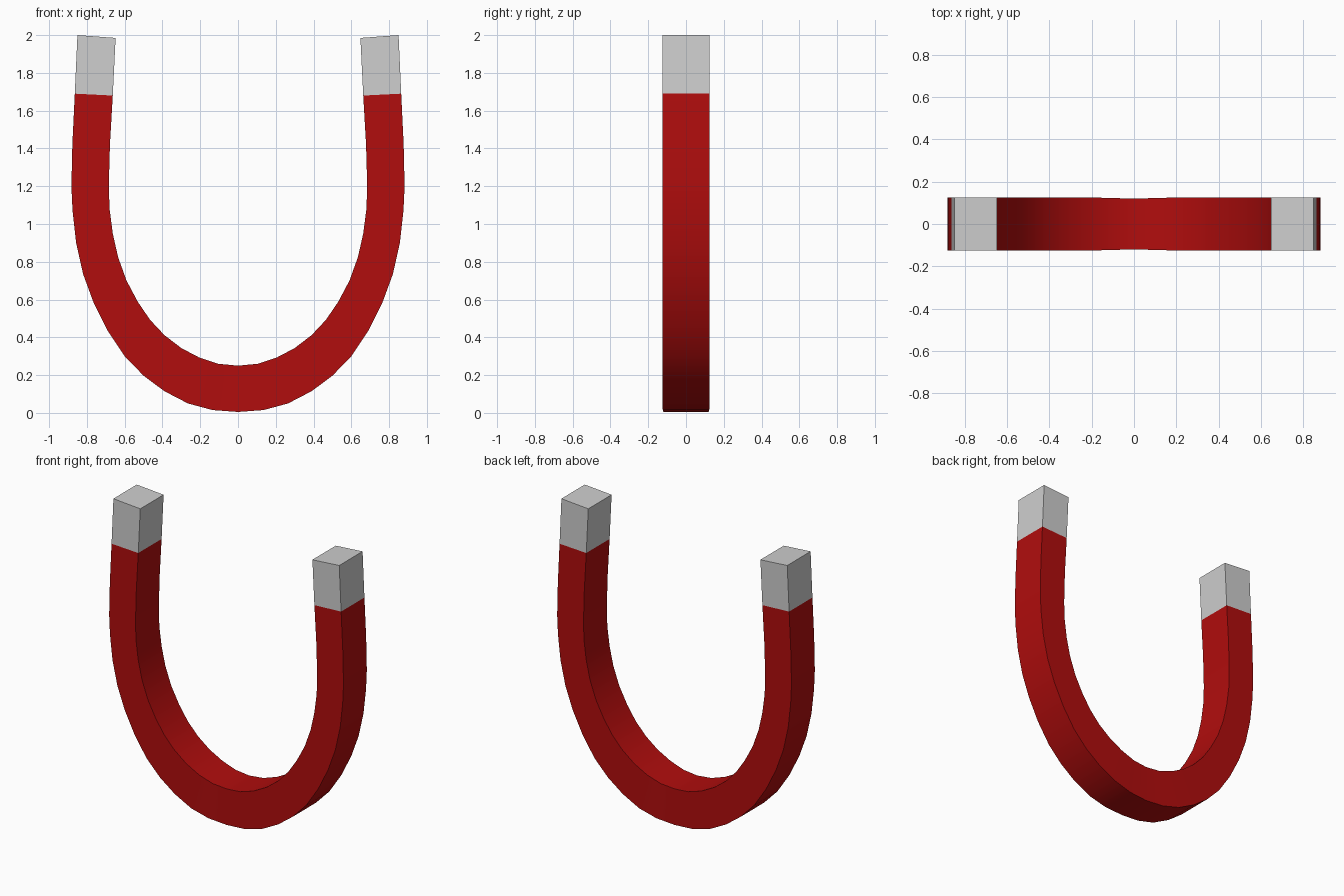
import bpy, bmesh, math

if "Cube" in bpy.data.objects:
    bpy.data.objects.remove(bpy.data.objects["Cube"])

# Half profile of the horseshoe: (outer x, outer z, inner x, inner z), bottom to seam
HALF = [
    (0.00, 0.005, 0.00, 0.25), (0.135, 0.015, 0.105, 0.26), (0.265, 0.05, 0.205, 0.293),
    (0.39, 0.115, 0.30, 0.343), (0.50, 0.197, 0.39, 0.412), (0.60, 0.30, 0.465, 0.492),
    (0.69, 0.435, 0.53, 0.587), (0.765, 0.585, 0.59, 0.70), (0.82, 0.735, 0.635, 0.825),
    (0.857, 0.90, 0.663, 0.95), (0.876, 1.07, 0.68, 1.08), (0.882, 1.20, 0.684, 1.20),
    (0.877, 1.42, 0.678, 1.42), (0.864, 1.69, 0.663, 1.68),
]
TIP = [HALF[-1], (0.85, 2.0, 0.648, 1.985)]


def material(name, color):
    m = bpy.data.materials.new(name)
    m.diffuse_color = (*color, 1)
    m.use_nodes = True
    m.node_tree.nodes["Principled BSDF"].inputs["Base Color"].default_value = m.diffuse_color
    return m


red = material("red_paint", (0.44, 0.004, 0.004))
grey = material("bare_steel", (0.62, 0.62, 0.62))


def mirrored(row):
    return (-row[0], row[1], -row[2], row[3])


def sweep(name, rows, mat, cap_end=False):
    """Skin rectangular cross-sections placed along the profile."""
    bm = bmesh.new()
    rings = []
    for ox, oz, ix, iz in rows:
        # the bar is very slightly thinner at the bottom of the bend
        w = 0.12 + 0.0055 * min(1.0, abs(ox) / 0.265)
        rings.append([bm.verts.new(p) for p in
                      ((ox, -w, oz), (ox, w, oz), (ix, w, iz), (ix, -w, iz))])
    for a, b in zip(rings, rings[1:]):
        for i in range(4):
            j = (i + 1) % 4
            bm.faces.new((a[i], a[j], b[j], b[i]))
    if cap_end:
        bm.faces.new(rings[-1])
        # open at the seam: orient by the outward direction from the centre
    bmesh.ops.recalc_face_normals(bm, faces=bm.faces)
    me = bpy.data.meshes.new(name)
    bm.to_mesh(me)
    bm.free()
    me.materials.append(mat)
    ob = bpy.data.objects.new(name, me)
    bpy.context.collection.objects.link(ob)
    bpy.ops.object.select_all(action='DESELECT')
    ob.select_set(True)
    bpy.context.view_layer.objects.active = ob
    bpy.ops.object.shade_smooth_by_angle(angle=math.radians(35))
    return ob


# Red bent body, then the two bare metal poles
sweep("magnet_body", [mirrored(r) for r in HALF[:0:-1]] + HALF, red)
sweep("right_pole", TIP, grey, cap_end=True)
sweep("left_pole", [mirrored(r) for r in TIP], grey, cap_end=True)
